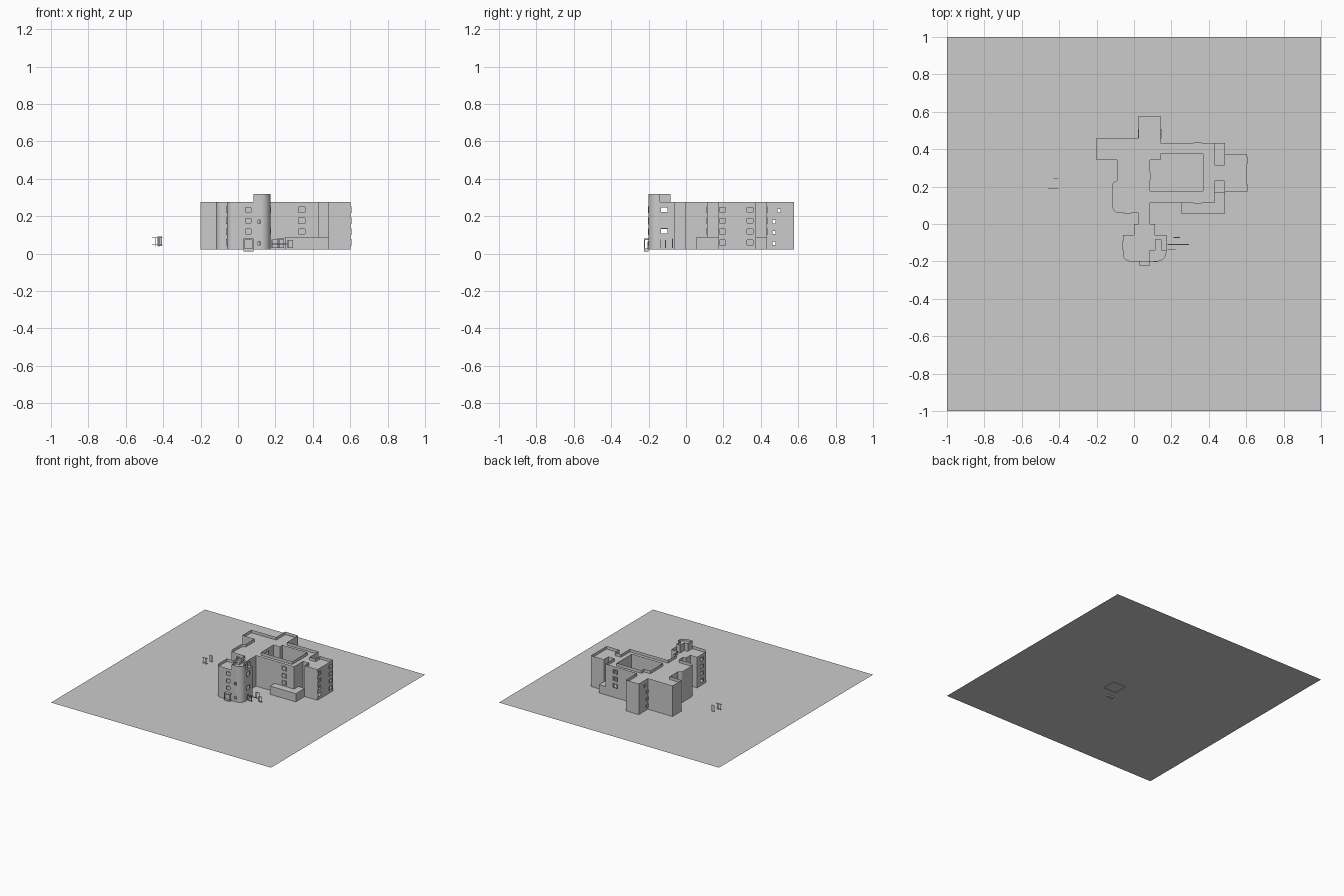
import bpy, bmesh, math
from mathutils import Vector

if "Cube" in bpy.data.objects:
    bpy.data.objects.remove(bpy.data.objects["Cube"])

GROUND, ROOF, TOP = 0.022, 0.252, 0.276


def finish(name, bm, smooth=False):
    mesh = bpy.data.meshes.new(name)
    bm.to_mesh(mesh)
    bm.free()
    ob = bpy.data.objects.new(name, mesh)
    bpy.context.collection.objects.link(ob)
    if smooth:
        bpy.ops.object.select_all(action='DESELECT')
        ob.select_set(True)
        bpy.context.view_layer.objects.active = ob
        bpy.ops.object.shade_smooth_by_angle(angle=math.radians(35))
    return ob


def add_box(bm, a, b):
    vs = bmesh.ops.create_cube(bm, size=1)['verts']
    for v in vs:
        v.co = Vector([a[i] + (v.co[i] + 0.5) * (b[i] - a[i]) for i in range(3)])
    return vs


def boxes(name, items):
    bm = bmesh.new()
    for a, b in items:
        add_box(bm, a, b)
    return finish(name, bm)


def rounded(points, steps=8):
    """Outline from (x, y) or (x, y, radius) corners."""
    out, n = [], len(points)
    for i, p in enumerate(points):
        c = Vector(p[:2])
        if len(p) == 2:
            out.append(c)
            continue
        u = (Vector(points[i - 1][:2]) - c).normalized() * p[2]
        w = (Vector(points[(i + 1) % n][:2]) - c).normalized() * p[2]
        for k in range(steps + 1):
            t = k / steps * math.pi / 2
            out.append(c + u * (1 - math.sin(t)) + w * (1 - math.cos(t)))
    return out


def walls(bm, frames, outline, z0, z1, windows=()):
    """Single-skin walls with open windows and raised frames."""
    for i, p in enumerate(outline):
        q = outline[(i + 1) % len(outline)]
        d = q - p
        length = d.length
        d.normalize()
        nrm = Vector((d.y, -d.x))
        holes = []
        for x, y, z, w, h in windows:
            r = Vector((x, y)) - p
            s = r.dot(d)
            if abs(r.dot(nrm)) < 0.003 and w / 2 < s < length - w / 2:
                holes.append((s - w / 2, s + w / 2, z - h / 2, z + h / 2))
        us = sorted({0, length, *[v for o in holes for v in o[:2]]})
        zs = sorted({z0, z1, *[v for o in holes for v in o[2:]]})
        for a, b in zip(us, us[1:]):
            for c, e in zip(zs, zs[1:]):
                m, k = (a + b) / 2, (c + e) / 2
                if any(o[0] < m < o[1] and o[2] < k < o[3] for o in holes):
                    continue
                bm.faces.new([bm.verts.new((*(p + d * s), t))
                              for s, t in ((a, c), (b, c), (b, e), (a, e))])
        f = 0.004
        for a, b, c, e in holes:
            for s0, s1, t0, t1 in ((a - f, a, c - f, e + f), (b, b + f, c - f, e + f),
                                   (a, b, c - f, c), (a, b, e, e + f)):
                for v in add_box(frames, (s0, -0.002, t0), (s1, f, t1)):
                    v.co = Vector((*(p + d * v.co.x + nrm * v.co.y), v.co.z))


def roof(name, loops, z):
    bm = bmesh.new()
    edges = []
    for loop in loops:
        vs = [bm.verts.new((*p, z)) for p in loop]
        edges += [bm.edges.new((v, vs[i - 1])) for i, v in enumerate(vs)]
    bmesh.ops.triangle_fill(bm, edges=edges, use_beauty=True, normal=(0, 0, 1))
    for f in bm.faces:
        f.normal_update()
        if f.normal.z < 0:
            f.normal_flip()
    return finish(name, bm)


# Building outline (counter-clockwise) and courtyard (clockwise)
outline = rounded([
    (0.025, 0.577), (0.025, 0.46), (-0.2, 0.46), (-0.2, 0.342), (-0.09, 0.342),
    (-0.09, 0.23), (-0.117, 0.23, 0.026), (-0.117, 0.058, 0.04), (0.025, 0.058),
    (0.025, 0.0), (0.0, 0.0), (0.0, -0.058), (-0.06, -0.058), (-0.06, -0.2, 0.04),
    (0.173, -0.2, 0.05), (0.173, -0.058), (0.112, -0.058), (0.112, 0.0),
    (0.085, 0.0), (0.085, 0.113), (0.43, 0.113), (0.43, 0.23), (0.485, 0.23),
    (0.485, 0.171), (0.602, 0.171), (0.602, 0.374), (0.485, 0.374), (0.485, 0.315),
    (0.43, 0.315), (0.43, 0.433), (0.143, 0.433), (0.143, 0.577)])
court = rounded([(0.143, 0.374), (0.37, 0.374), (0.37, 0.176), (0.085, 0.176),
                 (0.085, 0.342), (0.143, 0.342)])

# Windows: x, y, z, width, height
floors = (0.235, 0.176, 0.118, 0.06)
wins = []
for z in floors:
    wins += [(0.602, y, z, 0.032, 0.026) for y in (0.195, 0.342)]
    wins += [(-0.06, -0.115, z, 0.036, 0.026), (-0.018, -0.2, z - 0.005, 0.016, 0.018)]
    wins += [(x, 0.47 if z < 0.2 else 0.497, z - 0.005, 0.016, 0.018)
             for x in (0.025, 0.143)]
    wins += [(-0.035, 0.058, z, 0.03, 0.026)]
for z in floors[:3]:
    wins += [(0.34, y, z, 0.034, 0.028) for y in (0.113, 0.433)]
    wins += [(0.055, -0.2, z, 0.03, 0.026), (0.085, 0.255, z, 0.032, 0.026)]
wins += [(0.114, -0.2, z, 0.014, 0.018) for z in (0.17, 0.055)]
wins += [(0.173, -0.117, z, 0.036, 0.026) for z in (0.235, 0.122)]

# Walls with parapet and recessed roof
bm, fr = bmesh.new(), bmesh.new()
for loop in (outline, court):
    walls(bm, fr, loop, GROUND, TOP, wins)
bmesh.ops.remove_doubles(bm, verts=bm.verts, dist=1e-5)
finish("building_walls", bm, True)
finish("window_frames", fr)
roof("main_roof", [outline, court], ROOF)

# Raised stair tower
tower = rounded([(0.082, -0.2), (0.173, -0.2, 0.05), (0.173, -0.14), (0.146, -0.14),
                 (0.146, -0.083), (0.112, -0.083), (0.112, -0.14), (0.082, -0.14)])
bm, fr = bmesh.new(), bmesh.new()
walls(bm, fr, tower, ROOF, 0.318)
fr.free()
bmesh.ops.remove_doubles(bm, verts=bm.verts, dist=1e-5)
finish("stair_tower_walls", bm, True)
roof("stair_tower_roof", [tower], 0.3)

# Low annexes
boxes("low_annexes", [((0.252, 0.055, GROUND), (0.487, 0.113, 0.09)),
                      ((0.43, 0.113, GROUND), (0.487, 0.171, 0.09)),
                      ((0.43, 0.374, GROUND), (0.487, 0.433, 0.09)),
                      ((0.43, 0.315, GROUND), (0.485, 0.374, 0.09))])

# Front porch: posts, canopy, door, steps
boxes("front_porch", [((0.03, -0.224, 0.074), (0.083, -0.2, 0.082)),
                      ((0.03, -0.224, 0.012), (0.035, -0.219, 0.074)),
                      ((0.078, -0.224, 0.012), (0.083, -0.219, 0.074)),
                      ((0.03, -0.224, 0.012), (0.083, -0.2, 0.028)),
                      ((0.042, -0.206, 0.028), (0.07, -0.2, 0.065))])


# Loose door frames and railings
def door_frame(x0, x1, y, z0, z1, t=0.004):
    return [((x0, y, z0), (x0 + t, y + t, z1)), ((x1 - t, y, z0), (x1, y + t, z1)),
            ((x0, y, z1 - t), (x1, y + t, z1)), ((x0, y, z0), (x1, y + t, z0 + t))]


boxes("side_entrance_parts",
      door_frame(0.18, 0.222, -0.14, 0.03, 0.076) + door_frame(0.265, 0.295, -0.112, 0.03, 0.074)
      + door_frame(0.212, 0.246, -0.074, 0.03, 0.08)
      + [((0.18, -0.112, 0.05), (0.265, -0.108, 0.055))])
boxes("west_railing",
      [((-0.46, 0.188, z), (-0.405, 0.191, z + 0.004)) for z in (0.045, 0.083)]
      + [((x, 0.188, 0.037), (x + 0.004, 0.191, 0.09)) for x in (-0.445, -0.425)])
boxes("west_door_panel", [((-0.43, 0.243, 0.04), (-0.406, 0.246, 0.092))])

# Ground sheet and small sunken slab
for name, (x0, x1, y0, y1, z) in {"ground_sheet": (-1, 1, -1, 1, GROUND),
                                  "sunken_slab": (0.08, 0.2, -0.12, 0, 0.0)}.items():
    bm = bmesh.new()
    bm.faces.new([bm.verts.new(c) for c in ((x0, y0, z), (x1, y0, z), (x1, y1, z), (x0, y1, z))])
    finish(name, bm)
